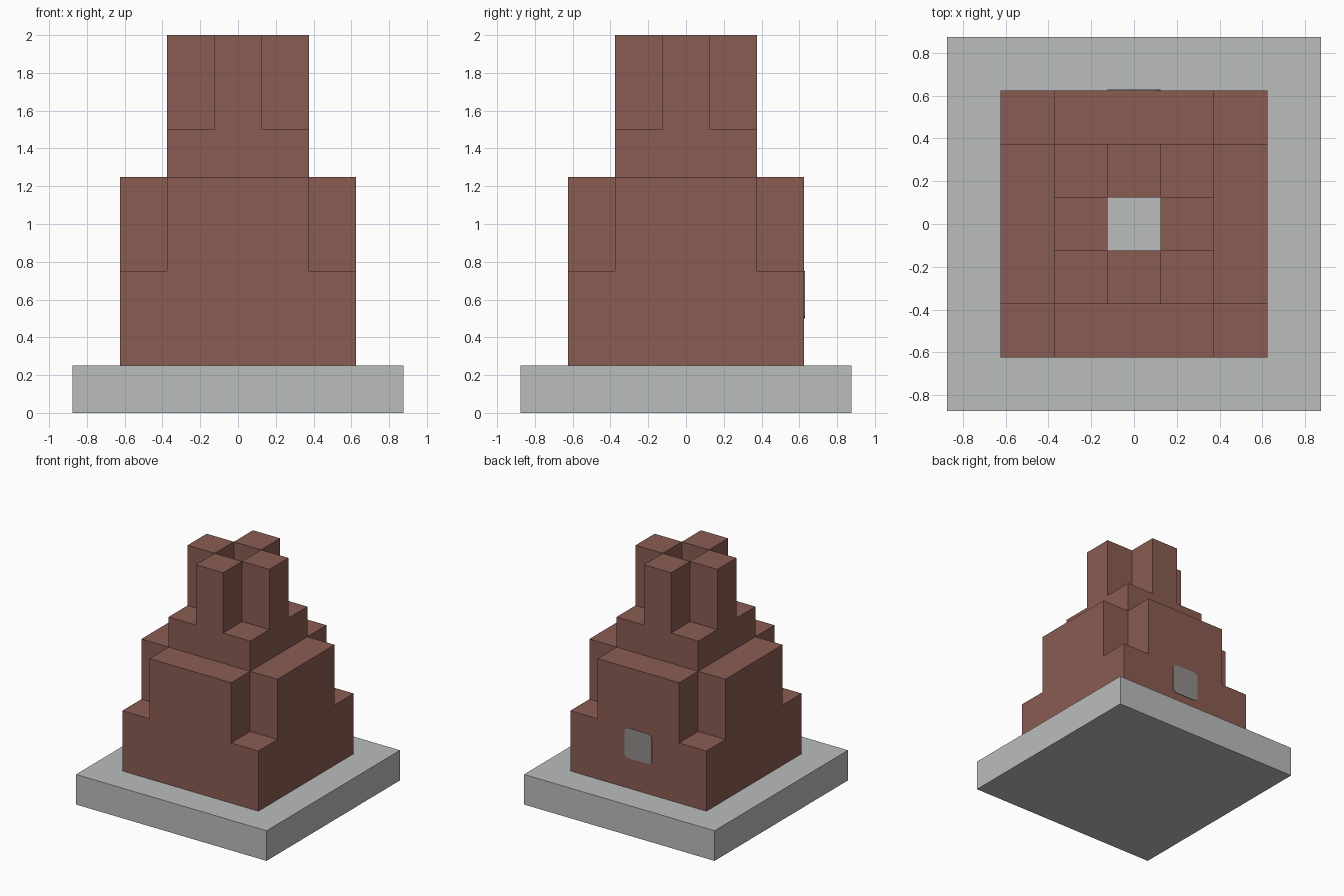
import bpy, bmesh, math
from mathutils import Vector

default = bpy.data.objects.get("Cube")
if default:
    bpy.data.objects.remove(default, do_unlink=True)

U = 0.25  # the whole model sits on this module


def material(name, rgb):
    m = bpy.data.materials.new(name)
    m.use_nodes = True
    m.diffuse_color = (*rgb, 1)
    m.node_tree.nodes["Principled BSDF"].inputs["Base Color"].default_value = (*rgb, 1)
    return m


def add_object(name, bm, mat):
    mesh = bpy.data.meshes.new(name)
    bm.to_mesh(mesh)
    bm.free()
    mesh.materials.append(mat)
    obj = bpy.data.objects.new(name, mesh)
    bpy.context.collection.objects.link(obj)
    return obj


brick = material("red brown brick", (0.254, 0.107, 0.084))
stone = material("light grey stone", (0.497, 0.515, 0.509))
panel = material("mid grey panel", (0.28, 0.275, 0.267))

# Plinth
bm = bmesh.new()
bmesh.ops.create_cube(bm, size=1)
bmesh.ops.scale(bm, vec=(7 * U, 7 * U, U), verts=bm.verts)
bmesh.ops.translate(bm, vec=(0, 0, U / 2), verts=bm.verts)
add_object("plinth", bm, stone)


# Stepped tower: square columns whose height depends on their ring
def levels(i, j):
    ring, corner = max(abs(i), abs(j)), abs(i) == abs(j)
    if ring == 1:
        return 6 if corner else 8
    if ring == 2:
        return 3 if corner else 5
    return 1  # open shaft in the middle, plinth outside


def quad(bm, centre, side, up):
    centre, side, up = Vector(centre), Vector(side) / 2, Vector(up) / 2
    corners = (-side - up, side - up, side + up, up - side)
    bm.faces.new([bm.verts.new((centre + c) * U) for c in corners])


bm = bmesh.new()
cells = range(-2, 3)
for i in cells:
    for j in cells:
        top = levels(i, j)
        if top > 1:
            quad(bm, (i, j, top), (1, 0, 0), (0, 1, 0))
        for dx, dy in ((1, 0), (0, 1), (-1, 0), (0, -1)):
            for k in range(levels(i + dx, j + dy), top):
                quad(bm, (i + dx / 2, j + dy / 2, k + 0.5), (-dy, dx, 0), (0, 0, 1))
bmesh.ops.remove_doubles(bm, verts=bm.verts, dist=0.001)
bmesh.ops.dissolve_limit(bm, angle_limit=0.02, verts=bm.verts, edges=bm.edges)
add_object("stepped_tower", bm, brick)

# Rounded square panel on the back wall
half, radius, thick = U / 2, 0.035, 0.004
bm = bmesh.new()
ring = []
for q in range(4):
    mid = math.radians(45 + 90 * q)
    cx = math.copysign(half - radius, math.cos(mid))
    cz = math.copysign(half - radius, math.sin(mid))
    for s in range(5):
        a = math.radians(90 * q + 22.5 * s)
        ring.append(bm.verts.new((cx + radius * math.cos(a), 2.5 * U,
                                  2.5 * U + cz + radius * math.sin(a))))
face = bm.faces.new(ring)
extruded = bmesh.ops.extrude_face_region(bm, geom=[face])["geom"]
moved = [v for v in extruded if isinstance(v, bmesh.types.BMVert)]
bmesh.ops.translate(bm, vec=(0, thick, 0), verts=moved)
bmesh.ops.recalc_face_normals(bm, faces=bm.faces)
add_object("back_panel", bm, panel)
